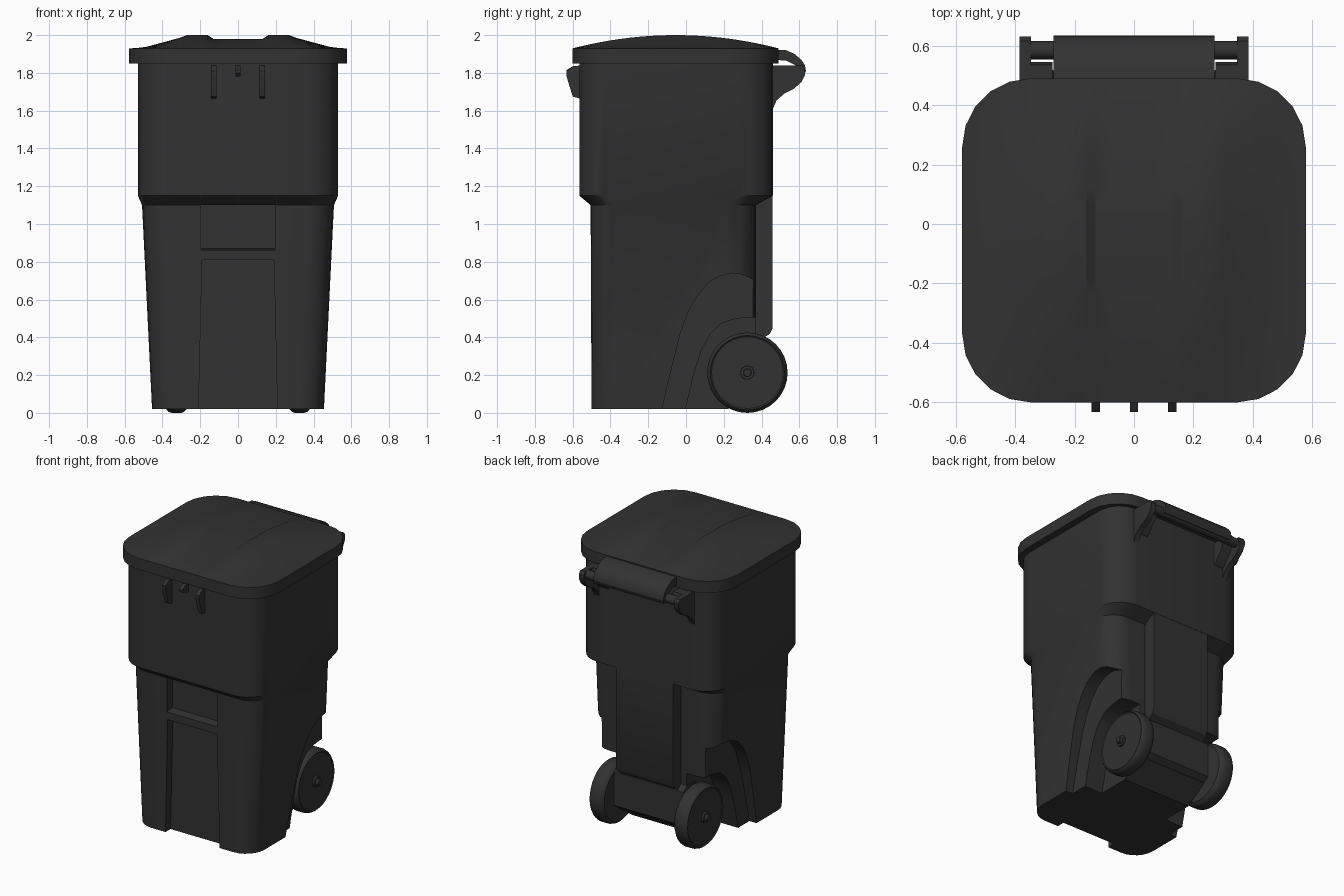
import bpy, bmesh, math
from mathutils import Vector

if "Cube" in bpy.data.objects:
    bpy.data.objects.remove(bpy.data.objects["Cube"])

mat = bpy.data.materials.new("dark_plastic")
mat.diffuse_color = (0.032, 0.032, 0.032, 1)
mat.use_nodes = True
mat.node_tree.nodes["Principled BSDF"].inputs["Base Color"].default_value = mat.diffuse_color


def finish(bm, name, smooth=True):
    bmesh.ops.recalc_face_normals(bm, faces=bm.faces)
    me = bpy.data.meshes.new(name)
    bm.to_mesh(me)
    bm.free()
    ob = bpy.data.objects.new(name, me)
    bpy.context.collection.objects.link(ob)
    me.materials.append(mat)
    if smooth:
        shade(ob)
    return ob


def shade(ob):
    bpy.ops.object.select_all(action='DESELECT')
    ob.select_set(True)
    bpy.context.view_layer.objects.active = ob
    bpy.ops.object.shade_smooth_by_angle(angle=math.radians(30))


def skin(name, rings, smooth=True):
    """Join equal-length closed rings and cap both ends."""
    bm = bmesh.new()
    vs = [[bm.verts.new(p) for p in r] for r in rings]
    n = len(vs[0])
    for a, b in zip(vs, vs[1:]):
        for i in range(n):
            j = (i + 1) % n
            bm.faces.new((a[i], a[j], b[j], b[i]))
    bm.faces.new(vs[0])
    bm.faces.new(vs[-1])
    return finish(bm, name, smooth)


def prism_x(name, yz, x0, x1):
    return skin(name, [[(x, y, z) for y, z in yz] for x in (x0, x1)])


def rounded(hx, y0, y1, r, z, seg=6):
    pts = []
    for cx, cy, a0 in ((hx - r, y1 - r, 0), (-hx + r, y1 - r, 90),
                       (-hx + r, y0 + r, 180), (hx - r, y0 + r, 270)):
        for i in range(seg + 1):
            a = math.radians(a0 + 90 * i / seg)
            pts.append((cx + r * math.cos(a), cy + r * math.sin(a), z))
    return pts


def lathe_x(name, prof, y, z, seg=32):
    return skin(name, [[(x, y + r * math.cos(2 * math.pi * i / seg),
                         z + r * math.sin(2 * math.pi * i / seg)) for i in range(seg)]
                       for x, r in prof])


def cut(ob, cutter):
    m = ob.modifiers.new("cut", 'BOOLEAN')
    m.operation, m.solver, m.object = 'DIFFERENCE', 'EXACT', cutter
    bpy.context.view_layer.objects.active = ob
    bpy.ops.object.modifier_apply(modifier=m.name)
    bpy.data.objects.remove(cutter)


# Tapered bin body with wider upper section
body = skin("bin_body", [rounded(0.455, -0.50, 0.37, 0.14, 0.02),
                         rounded(0.508, -0.505, 0.37, 0.15, 1.10),
                         rounded(0.53, -0.565, 0.46, 0.17, 1.15),
                         rounded(0.53, -0.565, 0.46, 0.17, 1.88)], False)

# Front recesses
cut(body, prism_x("cutter", [(-0.6, 0.85), (-0.445, 0.87), (-0.445, 1.10), (-0.6, 1.10)],
                  -0.195, 0.195))
cut(body, skin("cutter", [[(-0.21, y, -0.05), (0.21, y, -0.05), (0.19, y, 0.81), (-0.19, y, 0.81)]
                          for y in (-0.6, -0.445)]))

# Stepped wheel wells and sloped underside
outer = [(-0.14, -0.05), (-0.125, 0.03), (-0.08, 0.22), (-0.03, 0.42), (0.01, 0.53), (0.06, 0.62),
         (0.12, 0.69), (0.18, 0.725), (0.24, 0.74), (0.29, 0.735), (0.35, 0.71), (0.7, 0.71),
         (0.7, -0.05)]
inner = [(-0.02, -0.05), (0.0, 0.03), (0.04, 0.2), (0.08, 0.33), (0.13, 0.42), (0.19, 0.475),
         (0.25, 0.495), (0.31, 0.505), (0.7, 0.505), (0.7, -0.05)]
for s in (-1, 1):
    cut(body, prism_x("cutter", outer, s * 0.40, s * 0.8))
    cut(body, prism_x("cutter", inner, s * 0.262, s * 0.7))
cut(body, prism_x("cutter", [(0.42, 0.16), (0.152, -0.03), (0.6, -0.03), (0.6, 0.16)], -0.8, 0.8))
shade(body)

# Raised back panel and axle housing
prism_x("back_panel", [(0.3, 1.16), (0.459, 1.16), (0.459, 0.45), (0.445, 0.42),
                       (0.40, 0.39), (0.3, 0.39)], -0.22, 0.22)
prism_x("axle_housing", [(0.28, 0.42), (0.37, 0.42), (0.41, 0.39), (0.41, 0.155),
                         (0.28, 0.065)], -0.268, 0.268)

# Lid: domed grid with two ridges, rim extruded downward
R, HX, Y0, Y1 = 0.23, 0.578, -0.60, 0.49
prof = [(0, 0.05), (0.13, 0.05), (0.16, 0.07), (0.27, 0.07), (0.31, 0.055), (0.50, 0.004),
        (0.56, 0), (0.6, 0)]


def height(x):
    x = abs(x)
    for (a, fa), (b, fb) in zip(prof, prof[1:]):
        if x <= b:
            return fa + (fb - fa) * (x - a) / (b - a)


half = [0.07, 0.13, 0.16, 0.21, 0.27, 0.31] + \
       [HX - R + R * math.sin(math.radians(18 * i)) for i in range(6)]
xs = [-x for x in reversed(half)] + [0] + half
bm = bmesh.new()
N = 18
cols = []
for x in xs:
    d = max(0, abs(x) - (HX - R))
    inset = R - math.sqrt(max(0, R * R - d * d))
    lo, hi = Y0 + inset, Y1 - inset
    cols.append([bm.verts.new((x, lo + (hi - lo) * j / N,
                               1.93 + height(x) * (1 - (2 * j / N - 1) ** 2)))
                 for j in range(N + 1)])
for a, b in zip(cols, cols[1:]):
    for j in range(N):
        bm.faces.new((a[j], b[j], b[j + 1], a[j + 1]))
rim = bmesh.ops.extrude_edge_only(bm, edges=[e for e in bm.edges if e.is_boundary])["geom"]
bmesh.ops.translate(bm, verts=[v for v in rim if isinstance(v, bmesh.types.BMVert)],
                    vec=Vector((0, 0, -0.08)))
bmesh.ops.holes_fill(bm, edges=[e for e in bm.edges if e.is_boundary], sides=0)
finish(bm, "lid")

# Hinge flap curling over the handle bar
prism_x("hinge_flap", [(0.45, 1.925), (0.53, 1.92), (0.575, 1.90), (0.61, 1.87), (0.63, 1.84),
                       (0.635, 1.81), (0.625, 1.785), (0.60, 1.80), (0.58, 1.84), (0.53, 1.865),
                       (0.45, 1.87)], -0.27, 0.27)
lathe_x("handle_bar", [(-0.36, 0.031), (0.36, 0.031)], 0.585, 1.81, 16)

# Paired parts: handle brackets, front catches, wheels
for s, side in ((-1, "left"), (1, "right")):
    prism_x("handle_bracket_" + side,
            [(0.44, 1.61), (0.46, 1.61), (0.48, 1.655), (0.52, 1.69), (0.57, 1.715), (0.61, 1.75),
             (0.63, 1.79), (0.63, 1.82), (0.615, 1.84), (0.44, 1.84)], s * 0.347, s * 0.385)
    prism_x("bracket_rib_" + side,
            [(0.44, 1.66), (0.48, 1.70), (0.535, 1.77), (0.545, 1.80), (0.535, 1.84),
             (0.44, 1.84)], s * 0.275, s * 0.35)
    prism_x("front_catch_" + side,
            [(-0.55, 1.84), (-0.60, 1.835), (-0.632, 1.81), (-0.632, 1.78), (-0.60, 1.675),
             (-0.55, 1.66)], s * 0.115, s * 0.143)
    lathe_x("wheel_" + side, [(s * x, r) for x, r in
                              ((0.27, 0.19), (0.285, 0.207), (0.30, 0.213), (0.35, 0.213),
                               (0.367, 0.207), (0.378, 0.197), (0.372, 0.19))], 0.325, 0.213)
    lathe_x("hub_" + side, [(s * x, r) for x, r in
                            ((0.36, 0.038), (0.385, 0.036), (0.385, 0.022), (0.405, 0.02))],
            0.325, 0.213, 16)
prism_x("centre_catch", [(-0.55, 1.84), (-0.60, 1.835), (-0.632, 1.815), (-0.632, 1.80),
                         (-0.60, 1.78), (-0.55, 1.78)], -0.014, 0.014)
lathe_x("axle", [(-0.30, 0.02), (0.30, 0.02)], 0.325, 0.213, 16)
